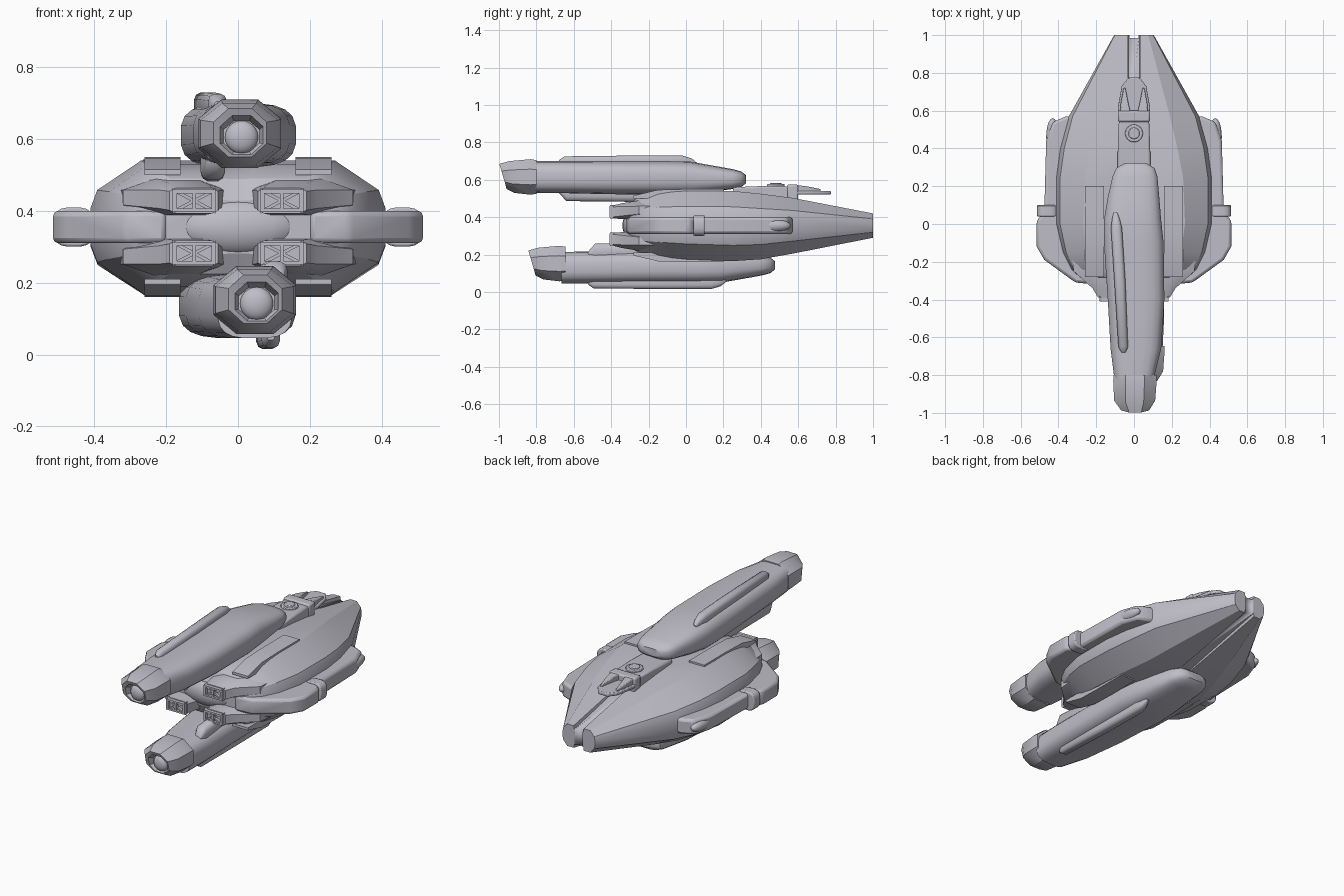
import bpy, bmesh, math
from mathutils import Vector

cube = bpy.data.objects.get("Cube")
if cube:
    bpy.data.objects.remove(cube, do_unlink=True)

COLOUR = (0.52, 0.51, 0.57, 1)
grey = bpy.data.materials.new("pale grey")
grey.diffuse_color = COLOUR
grey.use_nodes = True
grey.node_tree.nodes["Principled BSDF"].inputs["Base Color"].default_value = COLOUR
MID = 0.355  # height of the hull's plane of symmetry


def finish(name, bm, bevel=0, angle=32):
    bmesh.ops.recalc_face_normals(bm, faces=bm.faces)
    mesh = bpy.data.meshes.new(name)
    bm.to_mesh(mesh)
    bm.free()
    mesh.materials.append(grey)
    ob = bpy.data.objects.new(name, mesh)
    bpy.context.collection.objects.link(ob)
    if bevel:
        mod = ob.modifiers.new("Bevel", "BEVEL")
        mod.width, mod.segments = bevel, 2
    bpy.ops.object.select_all(action="DESELECT")
    ob.select_set(True)
    bpy.context.view_layer.objects.active = ob
    bpy.ops.object.shade_smooth_by_angle(angle=math.radians(angle))
    return ob


def loft(name, rings, bevel=0, angle=32):
    bm = bmesh.new()
    loops = [[bm.verts.new(p) for p in ring] for ring in rings]
    n = len(loops[0])
    for a, b in zip(loops, loops[1:]):
        for i in range(n):
            j = (i + 1) % n
            bm.faces.new((a[i], a[j], b[j], b[i]))
    bm.faces.new(loops[0])
    bm.faces.new(loops[-1])
    return finish(name, bm, bevel, angle)


def rect(y, x0, x1, z0, z1):
    return [(x0, y, z0), (x1, y, z0), (x1, y, z1), (x0, y, z1)]


def box(name, x0, x1, y0, y1, z0, z1, bevel=0):
    return loft(name, [rect(y0, x0, x1, z0, z1), rect(y1, x0, x1, z0, z1)], bevel)


def prism(name, outline, z0, z1, bevel=0):
    return loft(name, [[(x, y, z) for x, y in outline] for z in (z0, z1)], bevel)


def octagon(y, x0, x1, z0, z1, cut=0.3, lean=0):
    cx, cz, w, h = (x0 + x1) / 2, (z0 + z1) / 2, (x1 - x0) / 2, (z1 - z0) / 2
    c = 1 - 2 * cut
    pts = [(1, -c), (1, c), (c, 1), (-c, 1), (-1, c), (-1, -c), (-c, -1), (c, -1)]
    return [(cx + w * a, y - lean * b, cz + h * b) for a, b in pts]


def rounded(y, x0, x1, z0, z1, n=20):
    cx, cz, w, h = (x0 + x1) / 2, (z0 + z1) / 2, (x1 - x0) / 2, (z1 - z0) / 2
    ring = []
    for i in range(n):
        a = 2 * math.pi * (i + 0.5) / n
        c, s = math.cos(a), math.sin(a)
        ring.append((cx + w * math.copysign(abs(c) ** 0.65, c), y,
                     cz + h * math.copysign(abs(s) ** 0.65, s)))
    return ring


def ball(name, centre, scale):
    bm = bmesh.new()
    bmesh.ops.create_uvsphere(bm, u_segments=20, v_segments=12, radius=1)
    for v in bm.verts:
        v.co = Vector(centre) + Vector(a * b for a, b in zip(v.co, scale))
    return finish(name, bm, angle=60)


# Main hull: faceted sections with a centre groove that opens toward the stern
def hull_ring(y, w, t, zt, zb, groove):
    m, h = (zt + zb) / 2, (zt - zb) / 2
    g = min(0.03, t * 0.5)
    upper = [(g, h - groove), (g + 0.003, h), (t, h),
             (t + 0.87 * (w - t), 0.55 * h), (w, 0.28 * h)]
    half = upper + [(x, -z) for x, z in reversed(upper)]
    full = half + [(-x, z) for x, z in reversed(half)]
    return [(x, y, m + z) for x, z in full]


hull_sections = [
    (-0.31, 0.25, 0.13, 0.43, 0.28, 0.001),
    (-0.28, 0.29, 0.19, 0.49, 0.225, 0.001),
    (-0.24, 0.33, 0.22, 0.515, 0.205, 0.001),
    (-0.15, 0.375, 0.25, 0.53, 0.19, 0.001),
    (0.0, 0.41, 0.27, 0.54, 0.175, 0.001),
    (0.25, 0.41, 0.26, 0.54, 0.165, 0.001),
    (0.4, 0.39, 0.23, 0.525, 0.175, 0.002),
    (0.57, 0.345, 0.19, 0.503, 0.205, 0.012),
    (1.0, 0.105, 0.075, 0.42, 0.29, 0.02),
]
hull = loft("hull", [hull_ring(*s) for s in hull_sections], angle=25)
cutter = box("stern_slot_cutter", -0.025, 0.025, 0.985, 1.02, 0.2, 0.5)
cutter.hide_render = True
cutter.hide_set(True)
slot = hull.modifiers.new("Stern slot", "BOOLEAN")
slot.operation, slot.object = "DIFFERENCE", cutter

# Bow dome between the gun housings
ball("bow_dome", (0, -0.28, MID), (0.17, 0.06, 0.08))

for side, label in ((1, "left"), (-1, "right")):
    # Side sponson, its clamp and rear pod
    outline = [(0.2, -0.32), (0.31, -0.31), (0.475, -0.19), (0.515, -0.12), (0.515, 0.02),
               (0.475, 0.06), (0.465, 0.44), (0.43, 0.54), (0.36, 0.57), (0.2, 0.57)]
    prism(label + "_sponson", [(side * x, y) for x, y in outline], 0.31, 0.40, 0.015)
    clamp = rounded(0.07, 0.40, 0.515, 0.30, 0.41)
    loft(label + "_clamp", [[(side * x, y + d, z) for x, _, z in clamp]
                            for y, d in ((0.07, -0.03), (0.07, 0.03))], 0.006)
    ball(label + "_sponson_pod", (side * 0.43, 0.46, MID), (0.035, 0.1, 0.035))

    for up, level in ((1, "upper"), (-1, "lower")):
        tag = label + "_" + level

        def flip(ring):
            return [(side * x, y, MID + up * (z - MID)) for x, y, z in ring]

        # Deck plates and small wedge panels
        loft(tag + "_deck_plate", [flip(rect(y, 0.16, 0.26, 0.5, z)) for y, z in
                                   ((-0.28, 0.515), (-0.15, 0.546), (0.0, 0.55), (0.2, 0.55))])
        # Gun housing, widening back into the hull
        loft(tag + "_gun_housing", [
            flip(octagon(-0.39, 0.055, 0.19, 0.393, 0.463, 0.12)),
            flip(octagon(-0.34, 0.05, 0.22, 0.39, 0.475, 0.2)),
            flip(octagon(-0.25, 0.03, 0.32, 0.385, 0.49, 0.3)),
            flip(octagon(-0.15, 0.03, 0.33, 0.385, 0.49, 0.3))])
        # Gun face: square frame with crossed braces
        x0, x1, z0, z1 = 0.062, 0.182, 0.397, 0.459
        for k, (a, b, c, d) in enumerate(((x0, x1, z0, z0 + 0.01), (x0, x1, z1 - 0.01, z1),
                                          (x0, x0 + 0.012, z0, z1), (x1 - 0.012, x1, z0, z1),
                                          (0.117, 0.127, z0, z1))):
            loft(f"{tag}_gun_frame_{k}", [flip(rect(y, a, b, c, d)) for y in (-0.41, -0.38)])
        for k, (za, zb) in enumerate(((z0, z1), (z1, z0))):
            loft(f"{tag}_gun_brace_{k}", [flip([(x0, y, za - 0.005), (x1, y, zb - 0.005),
                                                (x1, y, zb + 0.005), (x0, y, za + 0.005)])
                                          for y in (-0.405, -0.38)])

prism("right_wedge_panel", [(-0.265, 0.11), (-0.21, 0.11), (-0.215, -0.1)], 0.53, 0.543)

# Bridge on the aft deck: block, round hatch and forked fin
loft("bridge_block", [rect(0.25, -0.09, 0.09, 0.5, 0.56), rect(0.42, -0.085, 0.085, 0.5, 0.567),
                      rect(0.55, -0.08, 0.08, 0.49, 0.565)], 0.01)
for name, r, z in (("hatch_ring", 0.047, 0.577), ("hatch_cap", 0.03, 0.584)):
    prism(name, [(r * math.cos(i * math.pi / 12), 0.48 + r * math.sin(i * math.pi / 12))
                 for i in range(24)], 0.54, z, 0.004)
box("bridge_collar", -0.085, 0.085, 0.54, 0.6, 0.49, 0.575, 0.01)
tail = [(0.08, 0.55), (0.085, 0.62), (0.065, 0.73), (0.03, 0.775)]
prism("bridge_fin", tail + [(-x, y) for x, y in reversed(tail)], 0.52, 0.54, 0.005)
for side, label in ((1, "left"), (-1, "right")):
    loft(label + "_fin_fork", [[(side * x, y, z) for x, z in
                                ((a, 0.52), (b, 0.52), (b, top), (a, top))]
                               for y, a, b, top in ((0.58, 0.015, 0.075, 0.572),
                                                    (0.64, 0.03, 0.07, 0.566),
                                                    (0.72, 0.045, 0.055, 0.55))], 0.004)


# Long nacelles: the lower one is the upper turned over, moved aft and slightly skewed
def upper_place(p):
    return p


def lower_place(p):
    x, y, z = p
    return (0.02 - x - 0.075 * (y + 0.46), y + 0.155, 0.745 - z)


body_sections = [
    (-0.82, -0.105, 0.105, 0.53, 0.70), (-0.66, -0.125, 0.145, 0.528, 0.70),
    (-0.4, -0.14, 0.162, 0.522, 0.70), (-0.1, -0.16, 0.158, 0.52, 0.70),
    (0.02, -0.16, 0.145, 0.522, 0.698), (0.14, -0.14, 0.135, 0.535, 0.677),
    (0.25, -0.115, 0.125, 0.55, 0.657), (0.295, -0.095, 0.11, 0.56, 0.645),
    (0.32, -0.055, 0.07, 0.58, 0.625),
]
pipe_sections = [  # y, x, top, half width
    (-0.68, -0.055, 0.705, 0.012), (-0.65, -0.057, 0.726, 0.026), (-0.3, -0.075, 0.73, 0.03),
    (-0.02, -0.093, 0.73, 0.03), (0.03, -0.096, 0.715, 0.02), (0.06, -0.098, 0.69, 0.01),
]
muzzle_sections = [
    (-0.8, -0.108, 0.118, 0.525, 0.705, 0.0), (-0.83, -0.11, 0.12, 0.52, 0.71, 0.0),
    (-0.93, -0.105, 0.112, 0.53, 0.70, 0.012), (-0.978, -0.068, 0.08, 0.55, 0.685, 0.02),
    (-0.975, -0.05, 0.07, 0.557, 0.665, 0.014), (-0.945, -0.04, 0.06, 0.565, 0.65, 0.0),
]
for label, place, shift in (("upper", upper_place, (0, 0, 0)),
                            ("lower", lower_place, (0.042, 0.155, -0.463))):
    def put(ring):
        return [place(p) for p in ring]

    loft(label + "_nacelle_body", [put(rounded(*s)) for s in body_sections], angle=40)
    loft(label + "_nacelle_pipe", [put(rounded(y, x - w, x + w, 0.66, top, 12))
                                   for y, x, top, w in pipe_sections], angle=50)
    loft(label + "_nacelle_keel", [put(rounded(y, -0.07 - w, -0.07 + w, low, 0.57, 12))
                                   for y, w, low in ((-0.68, 0.02, 0.53), (-0.64, 0.035, 0.485),
                                                     (-0.2, 0.035, 0.48), (0.0, 0.02, 0.51))],
         angle=50)
    loft(label + "_nacelle_muzzle",
         [[tuple(Vector(p) + Vector(shift)) for p in octagon(y, a, b, c, d, 0.28, lean)]
          for y, a, b, c, d, lean in muzzle_sections])
    ball(label + "_muzzle_lens", Vector((0.01, -0.945, 0.605)) + Vector(shift),
         (0.046, 0.025, 0.046))
